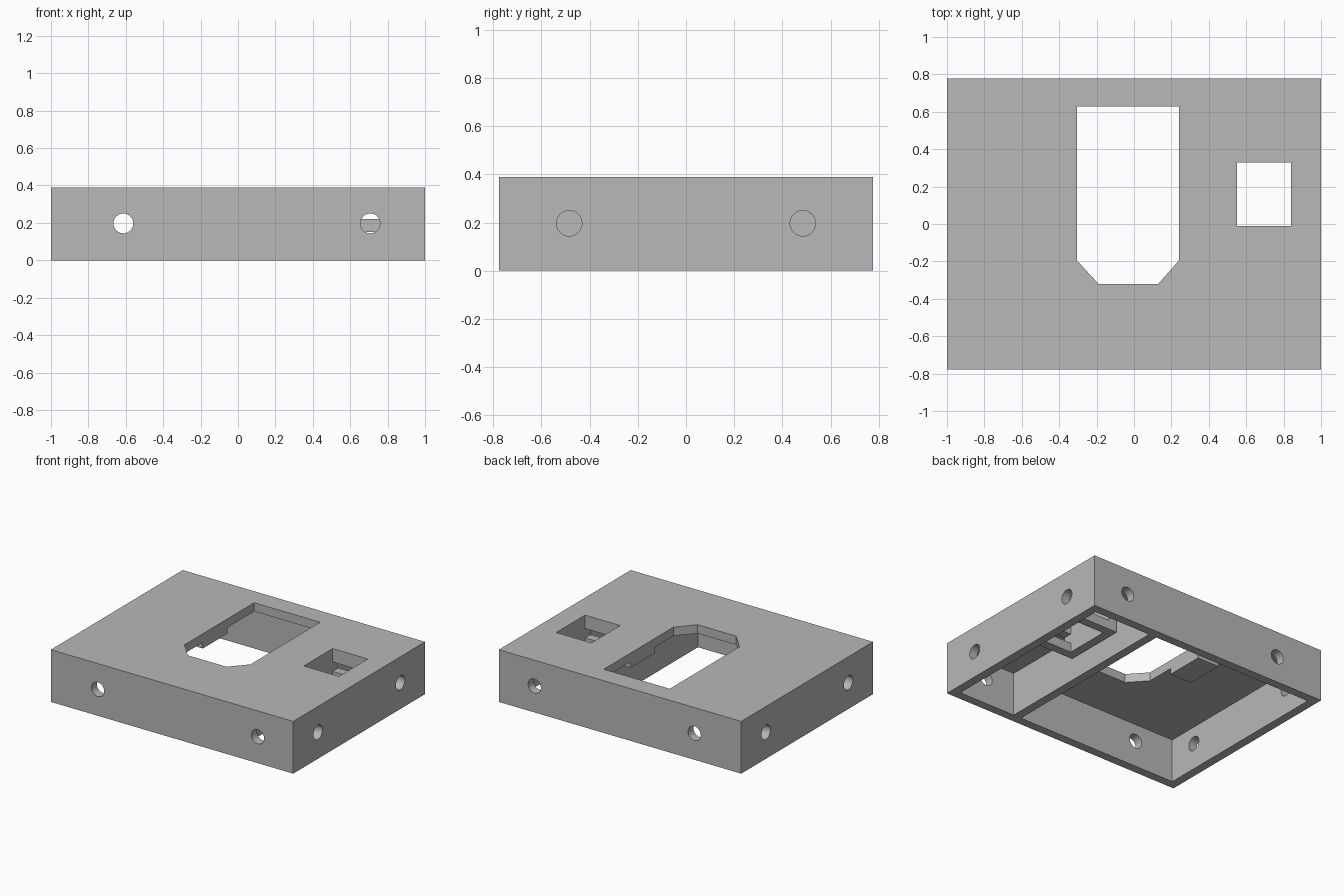
import bpy
import bmesh
from math import pi
from mathutils import Matrix

if "Cube" in bpy.data.objects:
    bpy.data.objects.remove(bpy.data.objects["Cube"], do_unlink=True)

grey = bpy.data.materials.new("plain grey")
grey.use_nodes = True
grey.diffuse_color = (0.48, 0.48, 0.48, 1)
grey.node_tree.nodes["Principled BSDF"].inputs["Base Color"].default_value = grey.diffuse_color

W, D, H = 1.0, 0.777, 0.39    # half width, half depth, height
T = 0.065                     # wall thickness
CEILING = H - T


def finish(name, bm):
    bmesh.ops.recalc_face_normals(bm, faces=bm.faces)
    mesh = bpy.data.meshes.new(name)
    bm.to_mesh(mesh)
    bm.free()
    mesh.materials.append(grey)
    obj = bpy.data.objects.new(name, mesh)
    bpy.context.collection.objects.link(obj)
    return obj


def box(name, x, y, z):
    """Box from a (low, high) pair on each axis."""
    bm = bmesh.new()
    spans = (x, y, z)
    centre = [(a + b) / 2 for a, b in spans]
    size = [b - a for a, b in spans]
    matrix = Matrix.Translation(centre) @ Matrix.Diagonal((*size, 1))
    bmesh.ops.create_cube(bm, size=1, matrix=matrix)
    return finish(name, bm)


def prism(name, outline, low, high):
    """Upright extrusion of a plan outline."""
    bm = bmesh.new()
    face = bm.faces.new([bm.verts.new((x, y, low)) for x, y in outline])
    new = bmesh.ops.extrude_face_region(bm, geom=[face])["geom"]
    verts = [v for v in new if isinstance(v, bmesh.types.BMVert)]
    bmesh.ops.translate(bm, verts=verts, vec=(0, 0, high - low))
    return finish(name, bm)


def rod(name, centre, axis):
    """Horizontal cylinder for drilling one wall."""
    bm = bmesh.new()
    matrix = Matrix.Translation(centre) @ Matrix.Rotation(pi / 2, 4, axis)
    bmesh.ops.create_cone(bm, cap_ends=True, segments=32, radius1=0.053,
                          radius2=0.053, depth=0.2, matrix=matrix)
    return finish(name, bm)


def cut(target, *cutters):
    for cutter in cutters:
        cutter.hide_render = True
        mod = target.modifiers.new("cut", "BOOLEAN")
        mod.operation = "DIFFERENCE"
        mod.solver = "EXACT"
        mod.object = cutter
        bpy.context.view_layer.objects.active = target
        bpy.ops.object.modifier_apply(modifier=mod.name)
        bpy.data.objects.remove(cutter, do_unlink=True)


# Casing, open underneath, with the two top openings
casing = box("casing", (-W, W), (-D, D), (0, H))
jack_x, jack_y = (0.55, 0.84), (-0.01, 0.33)
opening = [(-0.305, 0.627), (-0.305, -0.195), (-0.19, -0.32),
           (0.13, -0.32), (0.24, -0.195), (0.24, 0.627)]
cut(casing,
    box("hollow", (T - W, W - T), (T - D, D - T), (-0.1, CEILING)),
    prism("main_opening", opening, 0.2, 0.5),
    box("jack_opening", jack_x, jack_y, (0.2, 0.5)))

# Round screw holes in all four walls
for side in (-1, 1):
    for x in (-0.613, 0.707):
        cut(casing, rod("drill", (x, side * D, 0.197), "X"))
    for y in (-0.485, 0.485):
        cut(casing, rod("drill", (side * W, y, 0.197), "Y"))

# Inner wall between the two compartments
box("partition", (0.40, 0.40 + T), (T - D, D - T), (0, CEILING))

# Shallow blocks under both sides of the main opening
box("right_block", (-0.485, -0.305), (0.02, 0.31), (0.28, CEILING))
box("left_block", (0.24, 0.40), (0.02, 0.31), (0.28, CEILING))

# Jack holder hanging from the ceiling, with windows through its ends
outer_x = (jack_x[0] - T, jack_x[1] + T)
outer_y = (jack_y[0] - T, jack_y[1] + T)
holder = box("jack_holder", outer_x, outer_y, (0.15, CEILING))
cut(holder,
    box("jack_shaft", jack_x, jack_y, (0, 0.5)),
    box("clip_windows", jack_x, (-0.3, 0.6), (0.22, 0.29)))

# Keep the round holes smooth and every edge crisp
for obj in bpy.context.selected_objects:
    obj.select_set(False)
casing.select_set(True)
bpy.context.view_layer.objects.active = casing
bpy.ops.object.shade_smooth_by_angle()
